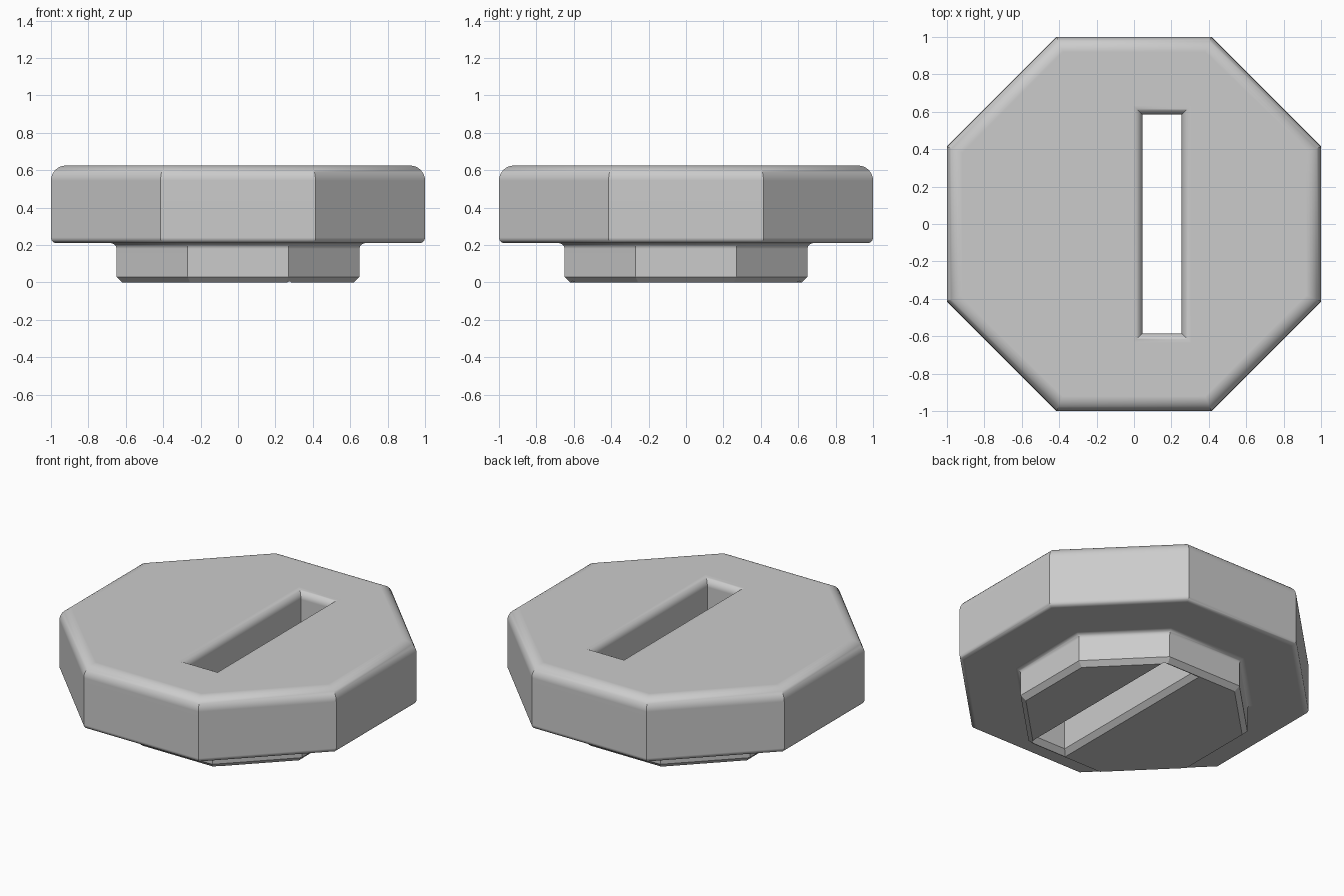
import bpy, bmesh, math

cube = bpy.data.objects.get("Cube")
if cube:
    bpy.data.objects.remove(cube, do_unlink=True)

grey = bpy.data.materials.new("light grey")
grey.use_nodes = True
colour = (0.6, 0.6, 0.6, 1)
grey.diffuse_color = colour
grey.node_tree.nodes["Principled BSDF"].inputs["Base Color"].default_value = colour


def arc(cx, cz, r, start, end, steps):
    """Points of an arc in the (width, height) plane, angles in degrees."""
    angles = [math.radians(start + (end - start) * i / steps) for i in range(steps + 1)]
    return [(cx + r * math.cos(a), cz + r * math.sin(a)) for a in angles]


def loft(name, profile, outline):
    """Stack closed outlines along a profile and cap both ends."""
    bm = bmesh.new()
    rings = [[bm.verts.new((x, y, z)) for x, y in outline(w)] for w, z in profile]
    for low, high in zip(rings, rings[1:]):
        for i in range(len(low)):
            j = (i + 1) % len(low)
            bm.faces.new((low[i], low[j], high[j], high[i]))
    bm.faces.new(rings[0][::-1])
    bm.faces.new(rings[-1])
    mesh = bpy.data.meshes.new(name)
    bm.to_mesh(mesh)
    bm.free()
    mesh.materials.append(grey)
    obj = bpy.data.objects.new(name, mesh)
    bpy.context.collection.objects.link(obj)
    return obj


def octagon(apothem):
    r = apothem / math.cos(math.pi / 8)
    angles = [math.pi / 8 + i * math.pi / 4 for i in range(8)]
    return [(r * math.cos(a), r * math.sin(a)) for a in angles]


def slot(grow):
    hx, hy = 0.105 + grow, 0.585 + grow
    return [(0.15 + sx * hx, sy * hy) for sx, sy in ((-1, -1), (1, -1), (1, 1), (-1, 1))]


# Stem with chamfered foot, filleted into a disc with rounded rims
top = 0.625
body_profile = [(0.62, 0), (0.65, 0.03)]
body_profile += arc(0.68, 0.18, 0.03, 180, 90, 6)
body_profile += arc(0.97, 0.24, 0.03, -90, 0, 6)
body_profile += arc(0.92, top - 0.08, 0.08, 0, 90, 8)
body = loft("octagonal_knob", body_profile, octagon)

# Through slot: chamfered below, rounded lip above
slot_profile = [(0.05, -0.02), (0, 0.03)]
slot_profile += arc(0.05, top - 0.05, 0.05, 180, 90, 8)
slot_profile += [(0.05, top + 0.1)]
cutter = loft("slot_cutter", slot_profile, slot)
cutter.hide_render = True

cut = body.modifiers.new("Slot", "BOOLEAN")
cut.operation = "DIFFERENCE"
cut.solver = "EXACT"
cut.object = cutter
bpy.context.view_layer.objects.active = body
body.select_set(True)
bpy.ops.object.modifier_apply(modifier=cut.name)
bpy.data.objects.remove(cutter, do_unlink=True)

# Smooth fillets, crisp corners, flat large faces
bpy.ops.object.shade_smooth_by_angle(angle=math.radians(30))
flat = body.modifiers.new("Flat faces", "WEIGHTED_NORMAL")
flat.keep_sharp = True
